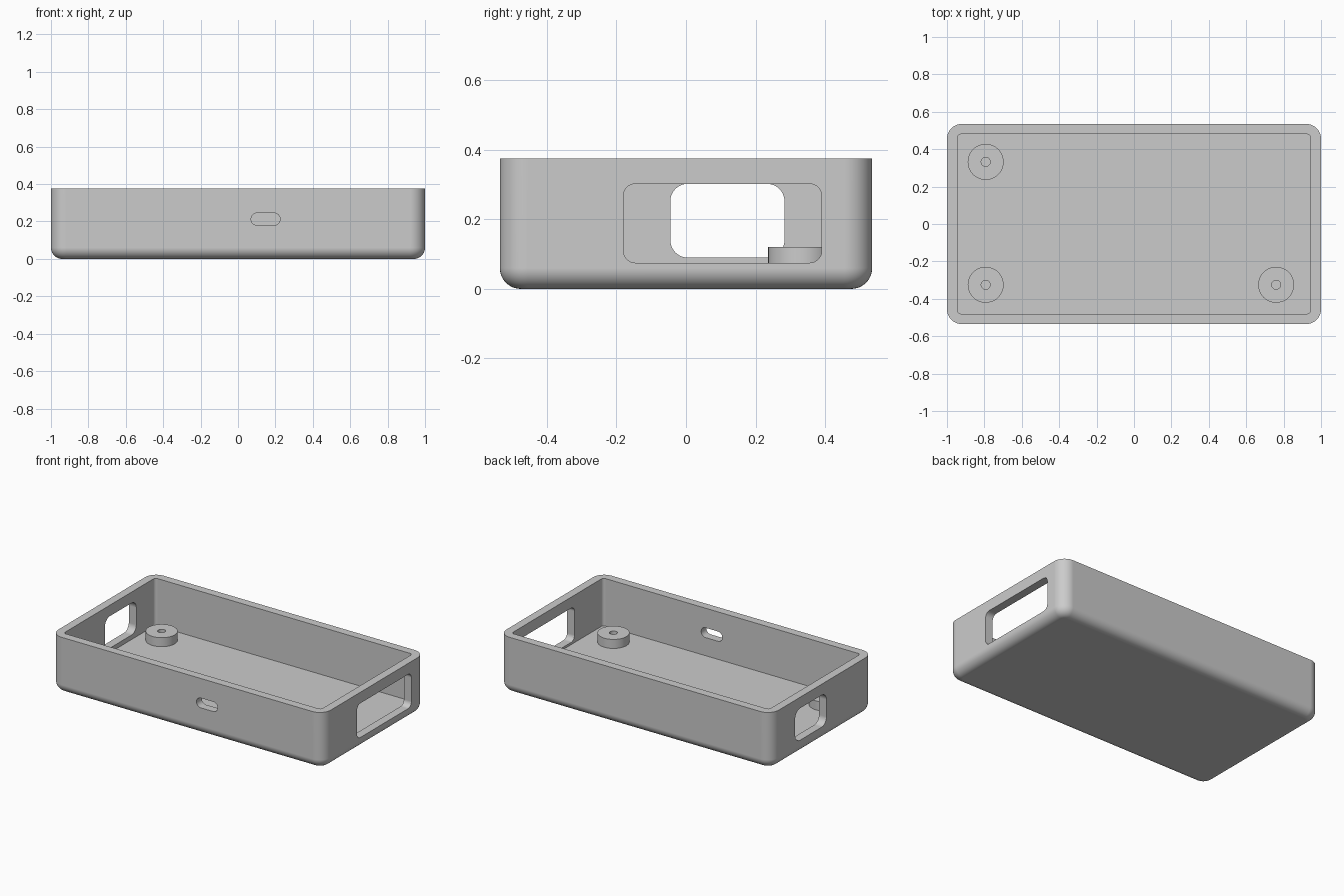
import bpy, bmesh, math
from mathutils import Vector, Matrix

cube = bpy.data.objects.get("Cube")
if cube:
    bpy.data.objects.remove(cube, do_unlink=True)

# Single plastic colour
grey = bpy.data.materials.new("light grey plastic")
grey.use_nodes = True
COLOUR = (0.6, 0.6, 0.6, 1)
grey.diffuse_color = COLOUR
grey.node_tree.nodes["Principled BSDF"].inputs["Base Color"].default_value = COLOUR

WIDTH, DEPTH, HEIGHT = 2.0, 1.07, 0.375
WALL, FLOOR = 0.055, 0.06


def to_object(name, bm):
    bmesh.ops.recalc_face_normals(bm, faces=bm.faces)
    mesh = bpy.data.meshes.new(name)
    bm.to_mesh(mesh)
    bm.free()
    mesh.materials.append(grey)
    obj = bpy.data.objects.new(name, mesh)
    bpy.context.collection.objects.link(obj)
    return obj


def rounded_box(name, low, high, axis, radius, bottom_radius=0):
    """Box with rounded edges along one axis, and optionally a rounded underside."""
    low, high = Vector(low), Vector(high)
    bm = bmesh.new()
    bmesh.ops.create_cube(bm, size=1, matrix=Matrix.Translation((low + high) / 2)
                          @ Matrix.Diagonal((high - low).to_4d()))
    edges = [e for e in bm.edges
             if abs((e.verts[0].co - e.verts[1].co)[axis]) > 1e-4]
    bmesh.ops.bevel(bm, geom=edges, offset=radius, segments=10, profile=0.5,
                    affect='EDGES', clamp_overlap=False)
    if bottom_radius:
        rim = [e for e in bm.edges if all(v.co.z < low.z + 1e-4 for v in e.verts)]
        bmesh.ops.bevel(bm, geom=rim, offset=bottom_radius, segments=10, profile=0.5,
                        affect='EDGES', clamp_overlap=False)
    bmesh.ops.remove_doubles(bm, verts=bm.verts, dist=1e-5)
    return to_object(name, bm)


def select_only(obj):
    bpy.ops.object.select_all(action='DESELECT')
    obj.select_set(True)
    bpy.context.view_layer.objects.active = obj


def smooth(obj):
    select_only(obj)
    bpy.ops.object.shade_smooth_by_angle(angle=math.radians(30))
    normals = obj.modifiers.new("Weighted normals", 'WEIGHTED_NORMAL')
    normals.keep_sharp = True


# Outer tray
hx, hy = WIDTH / 2, DEPTH / 2
tray = rounded_box("tray", (-hx, -hy, 0), (hx, hy, HEIGHT), 2, 0.08, 0.06)

# Cavity and wall openings
cutters = [
    rounded_box("cavity_cutter", (WALL - hx, WALL - hy, FLOOR),
                (hx - WALL, hy - WALL, HEIGHT + 0.1), 2, 0.02),
    rounded_box("left_opening_cutter", (hx - 0.1, -0.18, 0.075),
                (hx + 0.1, 0.39, 0.302), 0, 0.035),
    rounded_box("right_opening_cutter", (-hx - 0.1, -0.045, 0.09),
                (0.1 - hx, 0.283, 0.302), 0, 0.05),
    rounded_box("front_slot_cutter", (0.07, -hy - 0.1, 0.18),
                (0.225, 0.1 - hy, 0.245), 1, 0.032),
]
for cutter in cutters:
    cut = tray.modifiers.new(cutter.name, 'BOOLEAN')
    cut.operation = 'DIFFERENCE'
    cut.solver = 'EXACT'
    cut.object = cutter
    select_only(tray)
    bpy.ops.object.modifier_apply(modifier=cut.name)
    bpy.data.objects.remove(cutter, do_unlink=True)
smooth(tray)


# Hollow mounting posts, turned from a stepped profile
def post(name, x, y):
    bm = bmesh.new()
    outer, hole, top = 0.096, 0.024, 0.12
    points = [(outer, FLOOR), (outer, top), (hole, top), (hole, FLOOR)]
    verts = [bm.verts.new((r, 0, z)) for r, z in points]
    edges = [bm.edges.new((verts[i], verts[(i + 1) % 4])) for i in range(4)]
    bmesh.ops.spin(bm, geom=verts + edges, cent=(0, 0, 0), axis=(0, 0, 1),
                   angle=math.tau, steps=48)
    bmesh.ops.remove_doubles(bm, verts=bm.verts, dist=1e-5)
    obj = to_object(name, bm)
    obj.location = (x, y, 0)
    smooth(obj)


post("back_right_post", -0.793, 0.332)
post("front_right_post", -0.793, -0.325)
post("front_left_post", 0.76, -0.325)
